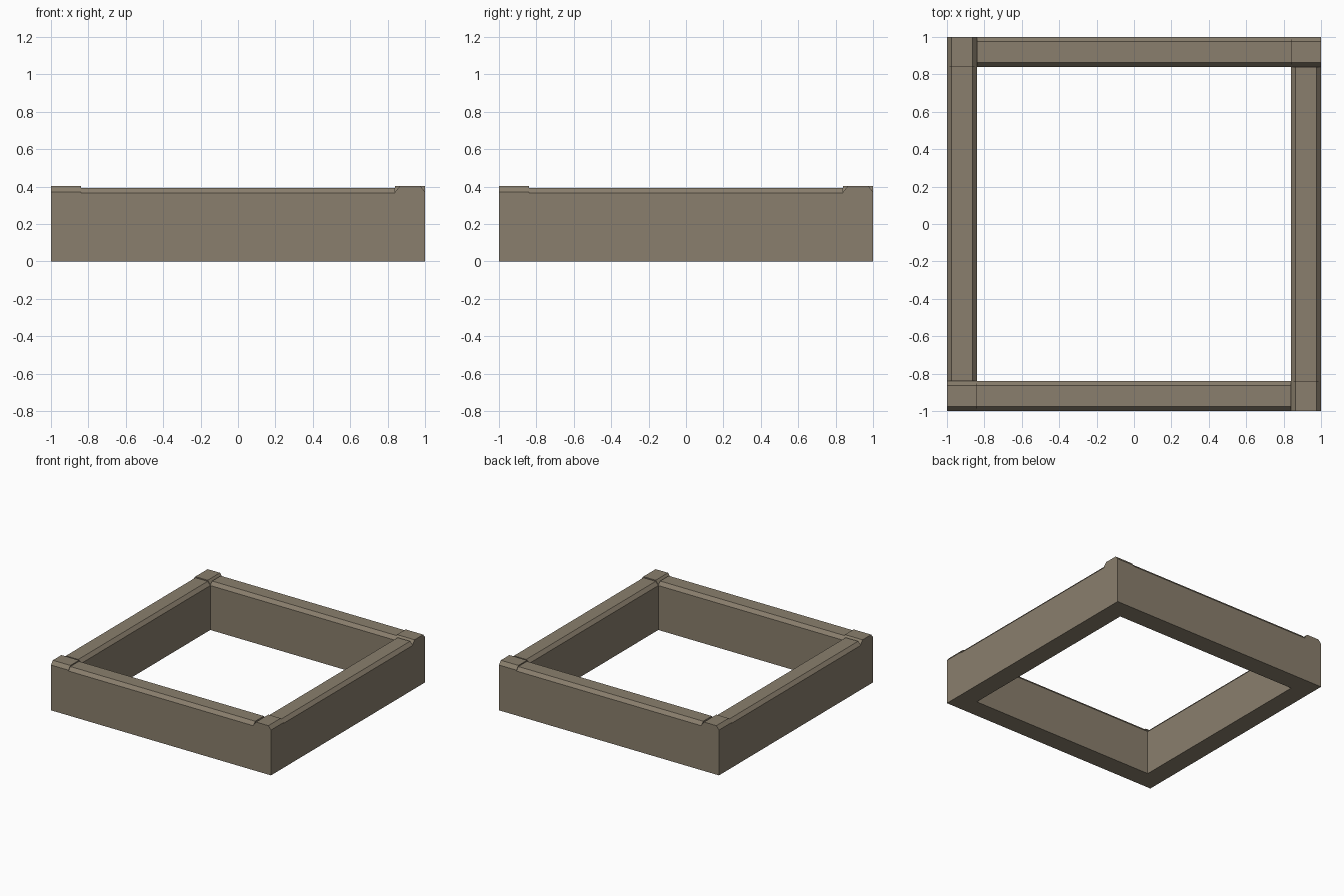
import bpy, bmesh
from math import pi
from mathutils import Matrix

cube = bpy.data.objects.get("Cube")
if cube:
    bpy.data.objects.remove(cube)

INNER = 0.84      # half width of the opening
CHAMFER = 0.024

stone = bpy.data.materials.new("grey brown stone")
stone.use_nodes = True
colour = (0.254, 0.212, 0.153, 1)
stone.diffuse_color = colour
stone.node_tree.nodes["Principled BSDF"].inputs["Base Color"].default_value = colour


def chamfered_bar(name, x0, x1, top, shoulder, chamfer, turn):
    """Front wall piece with both top edges cut off, turned about the centre."""
    profile = [(-1, 0), (-INNER, 0), (-INNER, shoulder), (-INNER - chamfer, top),
               (-1 + chamfer, top), (-1, shoulder)]
    bm = bmesh.new()
    face = bm.faces.new([bm.verts.new((x0, y, z)) for y, z in profile])
    ext = bmesh.ops.extrude_face_region(bm, geom=[face])
    moved = [v for v in ext["geom"] if isinstance(v, bmesh.types.BMVert)]
    bmesh.ops.translate(bm, verts=moved, vec=(x1 - x0, 0, 0))
    bmesh.ops.recalc_face_normals(bm, faces=bm.faces)
    bm.transform(Matrix.Rotation(turn, 4, "Z"))
    mesh = bpy.data.meshes.new(name)
    bm.to_mesh(mesh)
    bm.free()
    mesh.materials.append(stone)
    obj = bpy.data.objects.new(name, mesh)
    bpy.context.collection.objects.link(obj)


# Each side is a long wall with a slightly taller block at its starting corner
for i, side in enumerate(("front", "left", "back", "right")):
    turn = i * pi / 2
    chamfered_bar(side + "_wall", -INNER, INNER, 0.393, 0.365, CHAMFER, turn)
    chamfered_bar(side + "_corner_block", -1, -INNER, 0.402, 0.372, CHAMFER, turn)
